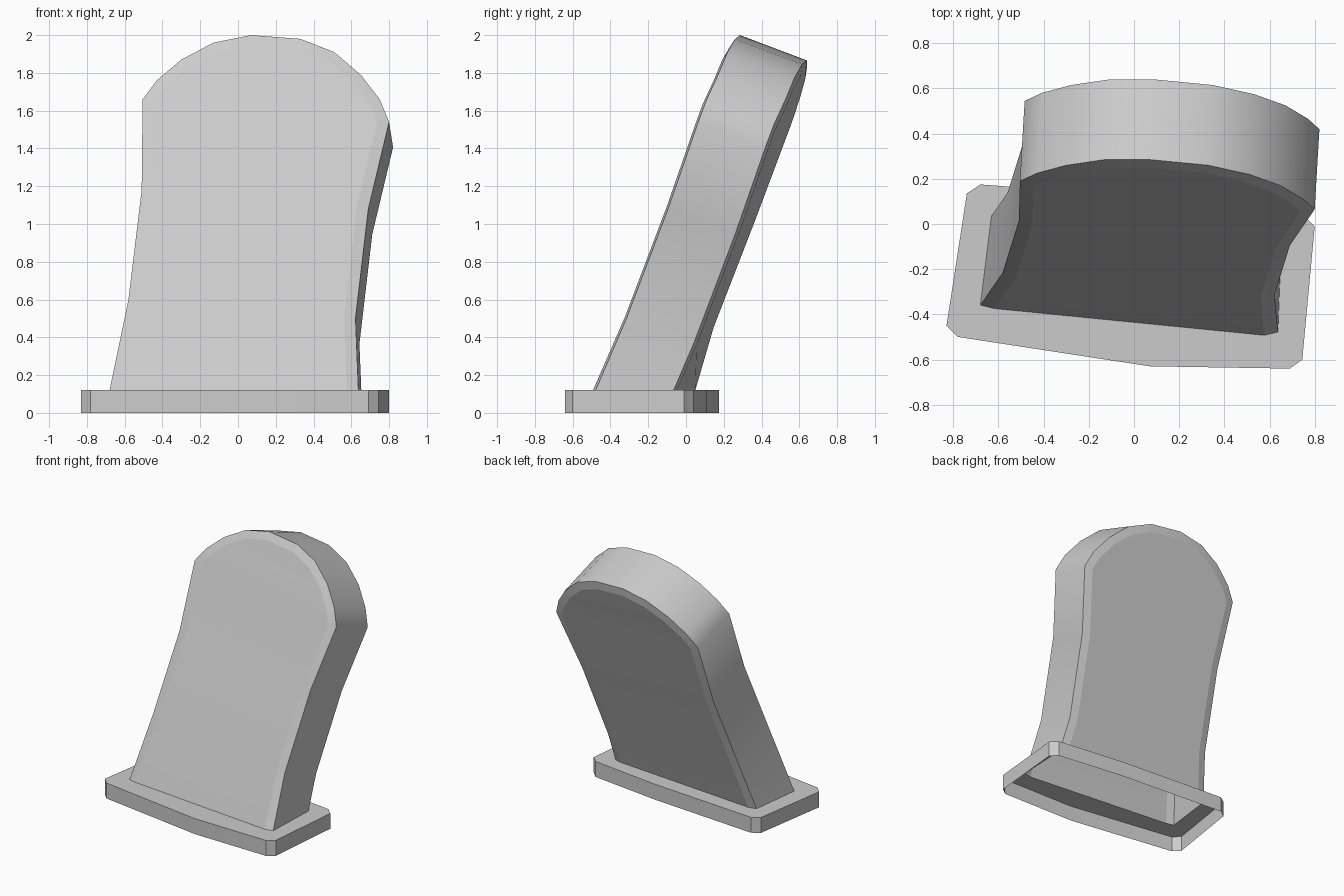
import bpy, bmesh
from mathutils import Vector

if "Cube" in bpy.data.objects:
    bpy.data.objects.remove(bpy.data.objects["Cube"])

stone_grey = bpy.data.materials.new("stone grey")
stone_grey.use_nodes = True
GREY = (0.6, 0.6, 0.6, 1)
stone_grey.diffuse_color = GREY
stone_grey.node_tree.nodes["Principled BSDF"].inputs["Base Color"].default_value = GREY


def finish(name, bm, angle):
    mesh = bpy.data.meshes.new(name)
    bm.to_mesh(mesh)
    bm.free()
    mesh.materials.append(stone_grey)
    obj = bpy.data.objects.new(name, mesh)
    bpy.context.collection.objects.link(obj)
    bpy.ops.object.select_all(action='DESELECT')
    obj.select_set(True)
    bpy.context.view_layer.objects.active = obj
    bpy.ops.object.shade_smooth_by_angle(angle=angle, keep_sharp_edges=True)


NORMAL = Vector((-0.055, -0.934, 0.353)).normalized()   # way the slab faces
THICK, BEVEL, BULGE, BASE_TOP = 0.38, 0.06, 0.014, 0.12

# Front rim of the leaning slab, from lower right corner over the arch
rim = [Vector(p) for p in [
    (-0.705, -0.395, 0), (-0.58, -0.215, 0.60), (-0.51, 0.01, 1.18), (-0.505, 0.19, 1.66),
    (-0.43, 0.225, 1.76), (-0.30, 0.26, 1.87), (-0.13, 0.285, 1.96), (0.07, 0.285, 2.0),
    (0.33, 0.26, 1.98), (0.51, 0.22, 1.91), (0.65, 0.17, 1.79), (0.75, 0.11, 1.66),
    (0.80, 0.065, 1.54), (0.69, -0.095, 1.08), (0.622, -0.315, 0.50), (0.642, -0.53, 0)]]
N = len(rim)


def inset(points, width):
    """Move each point inwards along its mitre."""
    out = []
    for i, p in enumerate(points):
        a = NORMAL.cross(points[i - 1] - p).normalized()
        b = NORMAL.cross(p - points[(i + 1) % N]).normalized()
        m = (a + b).normalized()
        out.append(p + m * width / max(m.dot(a), 0.5))
    return out


# Slab: bevelled face, side band, bevelled back
inner = inset(rim, BEVEL)
bm = bmesh.new()
layers = [(inner, BULGE), (rim, 0), (rim, -THICK), (inner, -THICK - BULGE)]
rings = [[bm.verts.new(p + NORMAL * d) for p in pts] for pts, d in layers]
for r, s in zip(rings, rings[1:]):
    for i in range(N):
        j = (i + 1) % N
        bm.faces.new((r[i], r[j], s[j], s[i]))
for r in (rings[0], rings[-1]):
    for i in range(N // 2 - 1):
        bm.faces.new((r[i], r[i + 1], r[N - 2 - i], r[N - 1 - i]))
    for i in range(N):
        bm.edges.get((r[i - 1], r[i])).smooth = False
bmesh.ops.recalc_face_normals(bm, faces=bm.faces)

# Cut the foot level with the plinth top, leaving it open
bmesh.ops.bisect_plane(bm, geom=bm.verts[:] + bm.edges[:] + bm.faces[:],
                       plane_co=(0, 0, BASE_TOP), plane_no=(0, 0, 1), clear_inner=True)
foot = [[v.co.copy() for v in e.verts] for e in bm.edges if e.is_boundary]
finish("headstone_slab", bm, 0.75)

# Plinth: hollow tray with clipped corners, its top open under the slab
outline = [(-0.83, -0.45), (-0.78, -0.50), (0.07, -0.63), (0.69, -0.64), (0.745, -0.60),
           (0.80, -0.01), (0.75, 0.04), (0.20, 0.11), (-0.68, 0.175), (-0.74, 0.135)]
bm = bmesh.new()
top = [bm.verts.new((x, y, BASE_TOP)) for x, y in outline]
low = [bm.verts.new((x, y, 0)) for x, y in outline]
for i in range(len(top)):
    bm.edges.new((top[i - 1], top[i]))
for pair in foot:
    bm.edges.new([bm.verts.new(p) for p in pair])
bmesh.ops.remove_doubles(bm, verts=bm.verts, dist=0.0001)
bmesh.ops.triangle_fill(bm, edges=bm.edges[:], normal=(0, 0, 1), use_beauty=True)
covered = [f for f in bm.faces if not any(v in top for v in f.verts)]
bmesh.ops.delete(bm, geom=covered, context='FACES')
for f in bm.faces:
    f.normal_update()
    if f.normal.z < 0:
        f.normal_flip()
for i in range(len(top)):
    bm.faces.new((low[i - 1], low[i], top[i], top[i - 1]))
finish("plinth", bm, 0.52)
